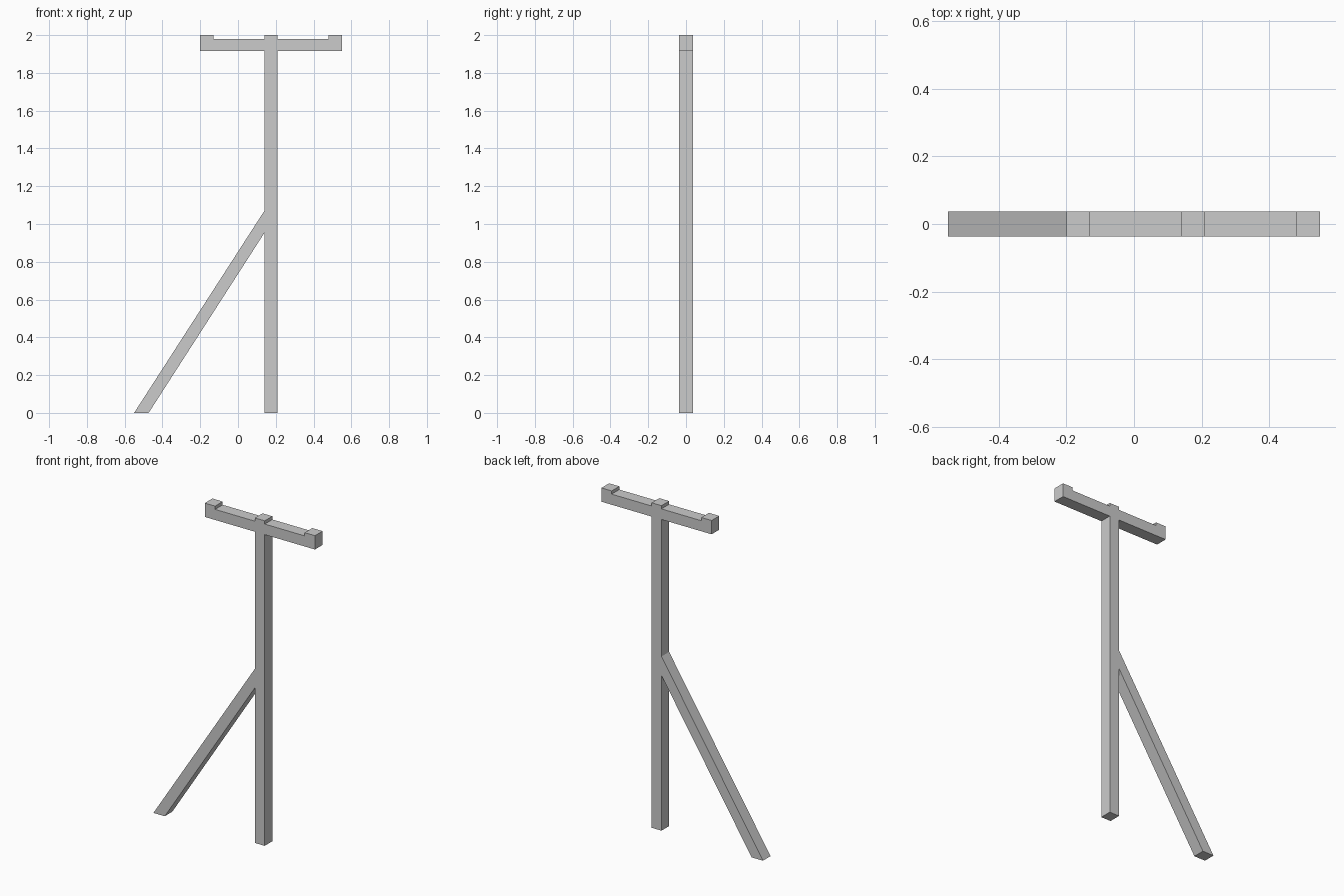
import bpy
import bmesh

if "Cube" in bpy.data.objects:
    bpy.data.objects.remove(bpy.data.objects["Cube"])

HALF_DEPTH = 0.037


def beam(name, profile):
    """Extrude an (x, z) outline through the common beam depth."""
    bm = bmesh.new()
    face = bm.faces.new([bm.verts.new((x, -HALF_DEPTH, z)) for x, z in profile])
    ext = bmesh.ops.extrude_face_region(bm, geom=[face])
    verts = [g for g in ext["geom"] if isinstance(g, bmesh.types.BMVert)]
    bmesh.ops.translate(bm, verts=verts, vec=(0, 2 * HALF_DEPTH, 0))
    bmesh.ops.recalc_face_normals(bm, faces=bm.faces)
    mesh = bpy.data.meshes.new(name)
    bm.to_mesh(mesh)
    bm.free()
    obj = bpy.data.objects.new(name, mesh)
    bpy.context.collection.objects.link(obj)
    return obj


# Upright post
POST_L, POST_R = 0.141, 0.208
beam("post", [(POST_L, 0), (POST_R, 0), (POST_R, 2), (POST_L, 2)])

# Crossbar with a raised lip at each end
L, R, LIP = -0.2, 0.55, 0.07
BOTTOM, TOP = 1.915, 1.98
beam("crossbar", [(L, BOTTOM), (R, BOTTOM), (R, 2), (R - LIP, 2),
                  (R - LIP, TOP), (L + LIP, TOP), (L + LIP, 2), (L, 2)])

# Diagonal brace, cut flat on the ground and against the post
beam("brace", [(-0.55, 0), (-0.473, 0), (POST_L, 0.955), (POST_L, 1.072)])
